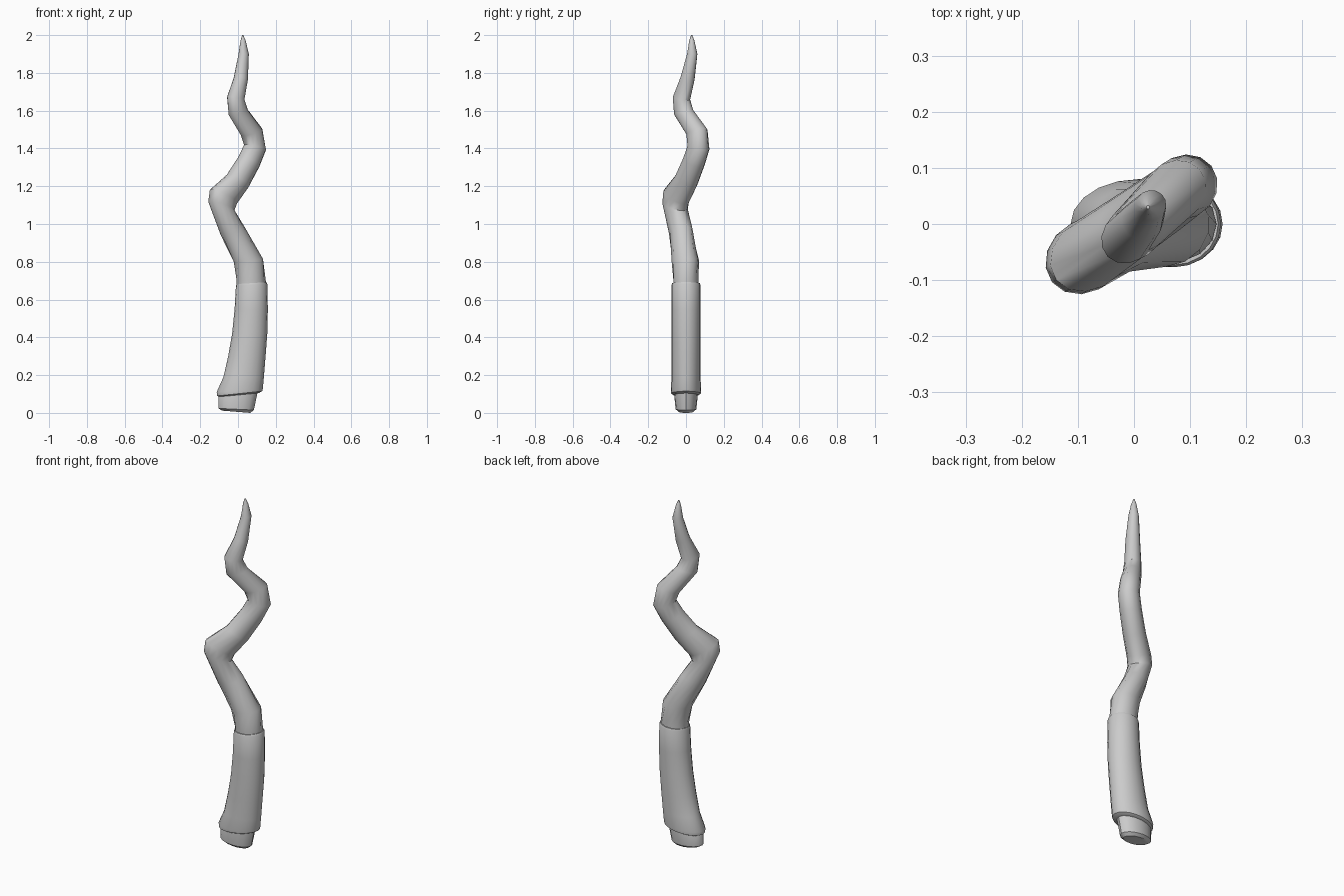
import bpy, bmesh
from math import sin, cos, radians, pi


def loft(name, rings, sides):
    """Skin elliptical rings: (cx, cy, z_left, z_right, half_length, half_width, turn)."""
    bm = bmesh.new()
    loops = []
    for cx, cy, zl, zr, a, w, turn in rings:
        t = radians(turn)
        loop = []
        for i in range(sides):
            ang = 2 * pi * i / sides
            p, q = a * cos(ang), w * sin(ang)
            z = (zl + zr) / 2 + (zr - zl) / 2 * cos(ang)
            loop.append(bm.verts.new((cx + p * cos(t) - q * sin(t),
                                      cy + p * sin(t) + q * cos(t), z)))
        loops.append(loop)
    for lo, hi in zip(loops, loops[1:]):
        for i in range(sides):
            j = (i + 1) % sides
            bm.faces.new((lo[i], lo[j], hi[j], hi[i]))
    bm.faces.new(loops[0][::-1])
    bm.faces.new(loops[-1])
    bmesh.ops.recalc_face_normals(bm, faces=bm.faces)
    me = bpy.data.meshes.new(name)
    bm.to_mesh(me)
    bm.free()
    ob = bpy.data.objects.new(name, me)
    bpy.context.collection.objects.link(ob)
    bpy.context.view_layer.objects.active = ob
    ob.select_set(True)
    bpy.ops.object.shade_smooth_by_angle(angle=radians(35))
    ob.select_set(False)
    return ob


# Pommel: stubby end below the grip
loft("pommel", [
    (-0.01, 0, 0.012, 0.0, 0.075, 0.040, 0),
    (-0.01, 0, 0.024, 0.015, 0.094, 0.055, 0),
    (0.0, 0, 0.095, 0.11, 0.104, 0.063, 0),
    (0.005, 0, 0.11, 0.13, 0.1, 0.06, 0),
], 16)

# Grip: curved sleeve flaring at the bottom, with a lip at each end
loft("grip", [
    (0.005, 0, 0.085, 0.105, 0.105, 0.066, 0),
    (0.009, 0, 0.09, 0.115, 0.119, 0.078, 0),
    (0.009, 0, 0.11, 0.125, 0.122, 0.08, 0),
    (0.03, 0, 0.19, 0.19, 0.107, 0.077, 0),
    (0.047, 0, 0.3, 0.3, 0.099, 0.077, 0),
    (0.062, 0, 0.42, 0.42, 0.093, 0.077, 0),
    (0.07, 0, 0.55, 0.55, 0.088, 0.077, 0),
    (0.072, 0, 0.672, 0.682, 0.083, 0.077, 0),
    (0.071, 0, 0.682, 0.692, 0.079, 0.073, 0),
], 20)

# Wavy blade: tube weaving along a diagonal and tapering to a point
loft("wavy_blade", [
    (0.07, 0.0, 0.64, 0.64, 0.077, 0.068, 0),
    (0.07, 0.0, 0.70, 0.70, 0.077, 0.068, 0),
    (0.055, -0.004, 0.80, 0.815, 0.080, 0.072, 15),
    (-0.028, -0.028, 0.94, 0.985, 0.066, 0.060, 34),
    (-0.088, -0.058, 1.12, 1.07, 0.074, 0.063, 38),
    (-0.077, -0.052, 1.185, 1.105, 0.078, 0.062, 38),
    (-0.002, 0.0, 1.265, 1.19, 0.058, 0.059, 38),
    (0.058, 0.042, 1.36, 1.30, 0.056, 0.057, 38),
    (0.090, 0.066, 1.42, 1.39, 0.061, 0.056, 38),
    (0.072, 0.058, 1.467, 1.507, 0.060, 0.053, 40),
    (0.002, -0.012, 1.576, 1.605, 0.056, 0.048, 43),
    (-0.012, -0.024, 1.675, 1.655, 0.049, 0.044, 45),
    (0.015, 0.008, 1.78, 1.76, 0.037, 0.038, 45),
    (0.030, 0.033, 1.90, 1.90, 0.028, 0.027, 45),
    (0.027, 0.031, 1.97, 1.97, 0.014, 0.014, 45),
    (0.025, 0.030, 2.0, 2.0, 0.003, 0.003, 45),
], 14)
